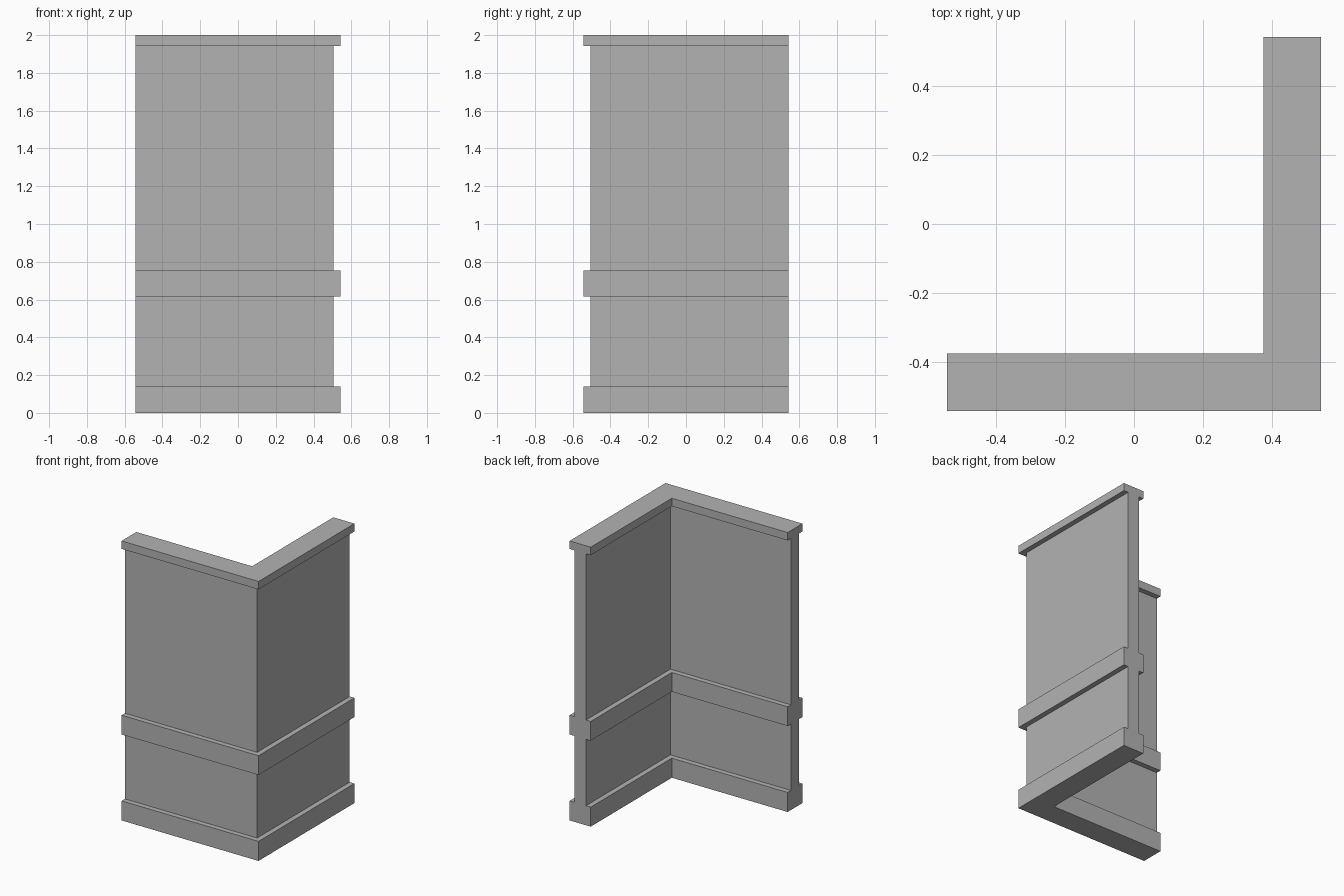
import bpy
import bmesh
from mathutils import Vector

cube = bpy.data.objects.get("Cube")
if cube:
    bpy.data.objects.remove(cube, do_unlink=True)

HALF = 0.542          # outer half width of the corner
CENTRE = 0.4585       # centreline of both wall legs
TRIM = 0.0835         # half thickness of the mouldings
WALL = 0.0465         # half thickness of the wall

# Plain grey plaster
grey = bpy.data.materials.new("plain_grey")
grey.use_nodes = True
colour = (0.45, 0.45, 0.45, 1)
grey.diffuse_color = colour
grey.node_tree.nodes["Principled BSDF"].inputs["Base Color"].default_value = colour

# Outer side of the profile: skirting, wall, rail, wall, cornice
bands = [(0, 0.14, TRIM), (0.14, 0.615, WALL), (0.615, 0.753, TRIM),
         (0.753, 1.943, WALL), (1.943, 2.0, TRIM)]
side = [(d, z) for low, high, d in bands for z in (low, high)]
profile = side + [(-d, z) for d, z in reversed(side)]

# Path stations: left end, mitred corner, rear end, with outward directions
stations = [(Vector((-HALF, -CENTRE, 0)), Vector((0, -1, 0))),
            (Vector((CENTRE, -CENTRE, 0)), Vector((1, -1, 0))),
            (Vector((CENTRE, HALF, 0)), Vector((1, 0, 0)))]

# Sweep the profile round the corner
bm = bmesh.new()
rings = [[bm.verts.new(p + out * d + Vector((0, 0, z))) for d, z in profile]
         for p, out in stations]
n = len(profile)
for a, b in zip(rings, rings[1:]):
    for i in range(n):
        j = (i + 1) % n
        bm.faces.new((a[i], b[i], b[j], a[j]))

# Close both ends band by band
for ring in (rings[0], rings[-1]):
    for k in range(len(bands)):
        i = 2 * k
        loop = [ring[i], ring[i + 1], ring[n - 2 - i], ring[n - 1 - i]]
        bm.faces.new(loop)
    bmesh.ops.recalc_face_normals(bm, faces=bm.faces)

mesh = bpy.data.meshes.new("corner_wall")
bm.to_mesh(mesh)
bm.free()
mesh.materials.append(grey)
wall = bpy.data.objects.new("corner_wall", mesh)
bpy.context.collection.objects.link(wall)
